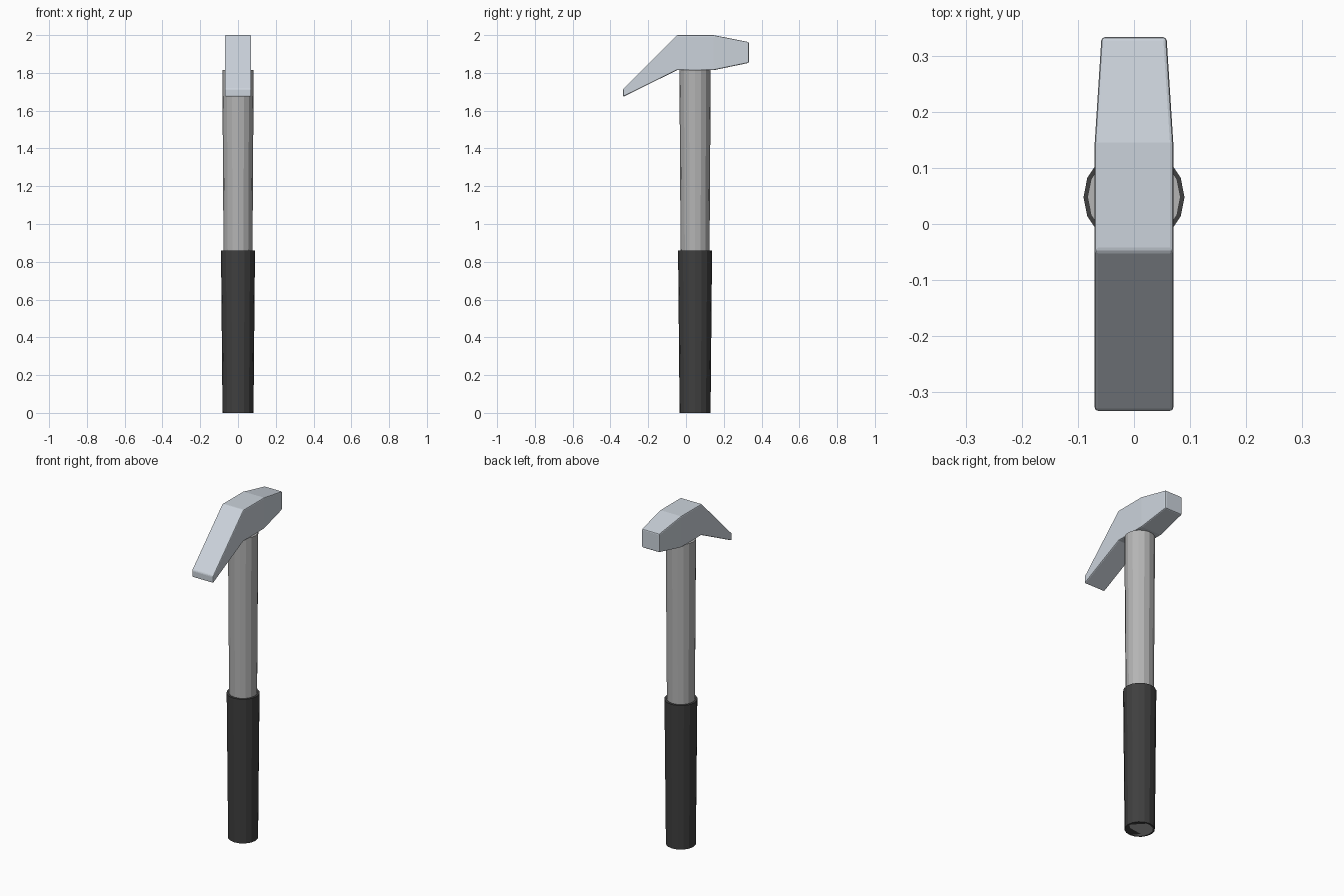
import bpy, bmesh, math

if "Cube" in bpy.data.objects:
    bpy.data.objects.remove(bpy.data.objects["Cube"])

CY = 0.048  # handle axis position along y


def finish(name, bm, color):
    bmesh.ops.recalc_face_normals(bm, faces=bm.faces)
    mesh = bpy.data.meshes.new(name)
    bm.to_mesh(mesh)
    bm.free()
    obj = bpy.data.objects.new(name, mesh)
    bpy.context.collection.objects.link(obj)
    mat = bpy.data.materials.new(name + "_material")
    mat.diffuse_color = (*color, 1)
    mat.use_nodes = True
    mat.node_tree.nodes["Principled BSDF"].inputs["Base Color"].default_value = mat.diffuse_color
    mesh.materials.append(mat)
    return obj


def tapered_rod(name, r_bottom, r_top, z_top, color):
    """16-sided rod standing on z = 0, with a corner on the x axis."""
    bm = bmesh.new()
    rings = []
    for r, z in ((r_bottom, 0), (r_top, z_top)):
        rings.append([bm.verts.new((r * math.cos(i * math.pi / 8),
                                    CY + r * math.sin(i * math.pi / 8), z))
                      for i in range(16)])
    low, high = rings
    for i in range(16):
        j = (i + 1) % 16
        bm.faces.new((low[i], low[j], high[j], high[i]))
    bm.faces.new(low[::-1])
    bm.faces.new(high)
    return finish(name, bm, color)


# Metal shaft and the dark sleeve around its lower half
tapered_rod("shaft", 0.071, 0.083, 1.815, (0.46, 0.46, 0.46))
tapered_rod("grip", 0.082, 0.09, 0.86, (0.05, 0.05, 0.05))

# Head: three box segments along y, given as (y, bottom z, top z, half width)
sections = [(-0.333, 1.673, 1.715, 0.07),
            (-0.048, 1.814, 2.0, 0.07),
            (0.145, 1.814, 2.0, 0.07),
            (0.333, 1.853, 1.963, 0.058)]
bm = bmesh.new()
loops = [[bm.verts.new(p) for p in ((-w, y, z0), (w, y, z0), (w, y, z1), (-w, y, z1))]
         for y, z0, z1, w in sections]
for a, b in zip(loops, loops[1:]):
    for i in range(4):
        j = (i + 1) % 4
        bm.faces.new((a[i], a[j], b[j], b[i]))
bm.faces.new(loops[0])
bm.faces.new(loops[-1])
head = finish("head", bm, (0.6, 0.65, 0.71))

# Small softened edges on the head
bevel = head.modifiers.new("soft_edges", 'BEVEL')
bevel.width = 0.006
bevel.segments = 2
bevel.limit_method = 'ANGLE'
bevel.angle_limit = math.radians(35)
